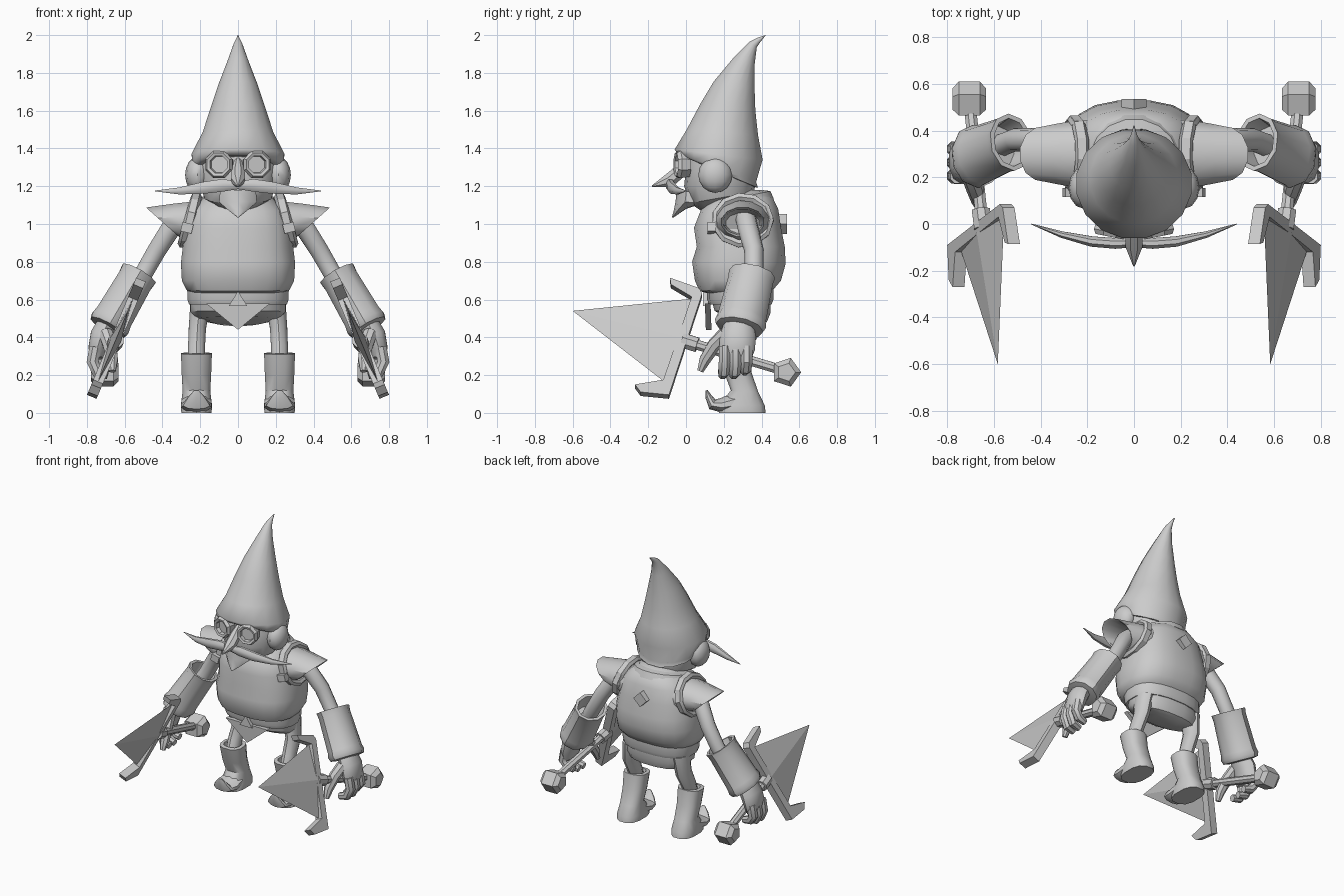
import bpy, bmesh, math
from mathutils import Vector as V, Matrix

cube = bpy.data.objects.get("Cube")
if cube:
    bpy.data.objects.remove(cube, do_unlink=True)

GREY = (0.6, 0.6, 0.6, 1)
mat = bpy.data.materials.new("plain grey")
mat.use_nodes = True
mat.diffuse_color = GREY
mat.node_tree.nodes["Principled BSDF"].inputs["Base Color"].default_value = GREY


def finish(name, bm, mirror=False, angle=40):
    bmesh.ops.recalc_face_normals(bm, faces=bm.faces)
    me = bpy.data.meshes.new(name)
    bm.to_mesh(me)
    bm.free()
    me.materials.append(mat)
    ob = bpy.data.objects.new(name, me)
    bpy.context.collection.objects.link(ob)
    if mirror:
        ob.modifiers.new("mirror", 'MIRROR').use_mirror_merge = False
    bpy.ops.object.select_all(action='DESELECT')
    ob.select_set(True)
    bpy.context.view_layer.objects.active = ob
    bpy.ops.object.shade_smooth_by_angle(angle=math.radians(angle))
    return ob


def loft(name, rings, n=14, power=2, **kw):
    """Skin a row of rings, each a centre and two half-axis vectors."""
    bm = bmesh.new()
    rows = []
    for c, u, v in rings:
        row = []
        for i in range(n):
            a = 2 * math.pi * (i + 0.5) / n
            x, y = (math.copysign(abs(f) ** (2 / power), f) for f in (math.cos(a), math.sin(a)))
            row.append(bm.verts.new(V(c) + V(u) * x + V(v) * y))
        rows.append(row)
    for a, b in zip(rows, rows[1:]):
        for i in range(n):
            j = (i + 1) % n
            bm.faces.new((a[i], a[j], b[j], b[i]))
    bm.faces.new(rows[0])
    bm.faces.new(rows[-1])
    return finish(name, bm, **kw)


def stack(name, rows, cx=0, **kw):
    """Rings given as front y, front z, back y, back z, half width."""
    rings = [((cx, (yf + yb) / 2, (zf + zb) / 2), (rx, 0, 0),
              (0, (yb - yf) / 2, (zb - zf) / 2)) for yf, zf, yb, zb, rx in rows]
    return loft(name, rings, **kw)


def tube(name, pts, radii, ref=(0, 1, 0), axis=None, **kw):
    """Rings along a path; radii are numbers or (sideways, along ref) pairs."""
    pts = [V(p) for p in pts]
    rings = []
    for i, (p, r) in enumerate(zip(pts, radii)):
        t = axis or pts[min(i + 1, len(pts) - 1)] - pts[max(i - 1, 0)]
        u = t.cross(V(ref)).normalized()
        v = u.cross(t).normalized()
        ru, rv = r if isinstance(r, tuple) else (r, r)
        rings.append((p, u * ru, v * rv))
    return loft(name, rings, **kw)


def prism(name, pts, depth, **kw):
    """Flat outline thickened evenly to both sides."""
    bm = bmesh.new()
    d = V(depth) / 2
    a = [bm.verts.new(V(p) - d) for p in pts]
    b = [bm.verts.new(V(p) + d) for p in pts]
    bm.faces.new(a)
    bm.faces.new(b)
    for i in range(len(a)):
        j = (i + 1) % len(a)
        bm.faces.new((a[i], a[j], b[j], b[i]))
    return finish(name, bm, angle=20, **kw)


def box(name, loc, size, rot, **kw):
    bm = bmesh.new()
    bmesh.ops.create_cube(bm, size=1, matrix=Matrix.Translation(loc) @ rot @ Matrix.Diagonal((*size, 1)))
    return finish(name, bm, angle=20, **kw)


# Head, hat and ears
stack("head", [(.08, 1.07, .3, 1.14, .11), (.02, 1.11, .36, 1.17, .18), (-.01, 1.2, .37, 1.22, .205),
               (0, 1.3, .37, 1.3, .215), (.01, 1.4, .37, 1.4, .2)], power=2.3)
stack("hat", [(.0, 1.36, .34, 1.2, .2), (-.035, 1.365, .385, 1.19, .235), (-.05, 1.375, .375, 1.22, .245),
              (-.065, 1.395, .41, 1.34, .25), (0, 1.5, .385, 1.47, .19), (.075, 1.64, .37, 1.6, .145),
              (.145, 1.755, .365, 1.72, .105), (.25, 1.88, .365, 1.85, .055), (.335, 1.965, .375, 1.935, .024),
              (.375, 1.985, .395, 1.965, .012), (.42, 2, .422, 1.998, .002)], n=16, angle=60)
bm = bmesh.new()
bmesh.ops.create_uvsphere(bm, u_segments=12, v_segments=8, radius=1,
                          matrix=Matrix.Translation((.215, .155, 1.26)) @ Matrix.Diagonal((.065, .09, .095, 1)))
finish("ear", bm, mirror=True)

# Face: nose, moustache, goatee and goggles
tube("nose", [(0, .02, 1.34), (0, -.03, 1.28), (0, -.09, 1.23), (0, -.18, 1.2)],
     [.018, .038, .04, .004], ref=(0, 0, 1), n=8)
tube("moustache", [(-.01, -.08, 1.205), (.08, -.083, 1.205), (.18, -.075, 1.192), (.31, -.045, 1.175), (.44, 0, 1.175)],
     [(.02, .02), (.036, .025), (.034, .024), (.02, .015), .002], n=8, mirror=True)
stack("goatee", [(-.05, 1.18, .1, 1.16, .1), (-.055, 1.12, .09, 1.11, .105), (-.065, 1.07, .0, 1.08, .055),
                 (-.075, 1.035, -.065, 1.035, .004)], n=10)
centre, out = V((.095, -.005, 1.315)), V((.2, -1, 0)).normalized()
rim = [(-.02, .07), (.03, .078), (.05, .066), (.045, .05), (.02, .046)]
tube("goggle", [centre + out * f for f, r in rim], [r for f, r in rim],
     ref=(0, 0, 1), axis=out, n=8, mirror=True, angle=25)

# Torso, collar, belt and hips
stack("tunic", [(.16, .62, .42, .62, .22), (.07, .645, .47, .66, .275), (.045, .7, .505, .7, .3),
                (.03, .8, .53, .79, .305), (.055, .88, .525, .88, .295), (.04, .98, .505, .98, .28),
                (.075, 1.07, .49, 1.08, .25), (.13, 1.14, .46, 1.14, .18), (.2, 1.18, .4, 1.18, .1)],
      n=20, power=2.6)
stack("collar", [(.09, 1.07, .47, 1.13, .21), (.1, 1.1, .45, 1.175, .19), (.14, 1.11, .41, 1.18, .16),
                 (.16, 1.08, .39, 1.14, .15)], n=16)
stack("belt", [(.12, .575, .455, .575, .262), (.11, .6, .465, .6, .27), (.11, .665, .465, .665, .272)],
      n=20, power=2.5)
stack("hips", [(.13, .6, .45, .6, .258), (.15, .54, .45, .53, .255), (.2, .51, .43, .48, .22),
               (.26, .5, .39, .46, .12)], n=16, power=2.4)
prism("loincloth", [(-.17, .115, .58), (0, .12, .44), (.17, .115, .58)], (0, .03, 0))
prism("belt_buckle", [(-.05, .11, .565), (.05, .11, .565), (0, .11, .645)], (0, .04, 0))
box("back_clasp", (0, .51, 1.0), (.075, .05, .075), Matrix.Rotation(math.pi / 4, 4, 'Y'))

# Flared sleeves: top x, z, bottom x, z, half depth; last two rows line the inside
sleeve = [(.15, 1.135, .24, .9, .15), (.22, 1.125, .26, .9, .15), (.35, 1.11, .28, .91, .135), (.49, 1.09, .31, .93, .115),
          (.47, 1.08, .31, .94, .105), (.31, 1.06, .27, .95, .09)]
loft("sleeve", [(((a + c) / 2, .3, (b + d) / 2), ((a - c) / 2, 0, (b - d) / 2), (0, r, 0))
                for a, b, c, d, r in sleeve], n=12, mirror=True)

# Shoulder straps run round the armholes
bm = bmesh.new()
ring = []
for i in range(11):
    a = 2 * math.pi * i / 11
    ring.append((.255 - .035 * math.sin(a), .3 + .145 * math.cos(a), 1.02 + .125 * math.sin(a)))
ring += ring[:2]
bm.free()
tube("shoulder_strap", ring, [(.022, .03)] * len(ring), ref=(1, 0, 0), n=6, power=3, mirror=True, angle=25)
box("strap_buckle", (.27, .135, .98), (.06, .04, .05), Matrix.Rotation(-.25, 4, 'Y'), mirror=True)

# Arms and gauntlets
tube("arm", [(.25, .31, 1.06), (.36, .33, .97), (.43, .36, .86), (.51, .36, .72), (.56, .34, .64)],
     [.055, .055, .052, .05, .05], n=10, mirror=True)
wrist_a, wrist_b = V((.525, .35, .735)), V((.685, .285, .46))
cuff = [(.3, .07, .09), (0, .085, .105), (0, .105, .125), (.12, .1, .12), (.85, .108, .13),
        (.95, .115, .138), (1.03, .105, .128), (1.05, .07, .09)]
tube("gauntlet", [wrist_a.lerp(wrist_b, f) for f, a, b in cuff], [(a, b) for f, a, b in cuff],
     axis=wrist_b - wrist_a, n=10, mirror=True)

# Hands: palm, fingers and thumb round the handle
tube("palm", [(.69, .28, .47), (.725, .275, .41), (.745, .27, .34), (.745, .265, .29)],
     [(.06, .08), (.06, .095), (.05, .095), (.035, .08)], n=10, mirror=True)
for i, name in enumerate(("index_finger", "middle_finger", "little_finger")):
    y = .205 + .058 * i
    drop = .02 * (i == 2)
    tube(name, [(.755, y, .35), (.77, y, .27), (.745, y - .005, .215 + drop), (.69, y - .01, .2 + drop)],
         [.034, .034, .032, .024], n=8, mirror=True)
tube("thumb", [(.7, .21, .42), (.68, .15, .36), (.665, .1, .28), (.665, .075, .22)],
     [.04, .038, .032, .018], n=8, mirror=True)

# Legs and curled boots
tube("leg", [(.2, .34, .58), (.215, .335, .45), (.22, .28, .34), (.22, .26, .28)],
     [(.055, .08), (.048, .065), (.047, .055), (.047, .055)], n=10, mirror=True)
stack("boot", [(.17, 0, .425, 0, .082), (.175, .04, .42, .04, .085), (.235, .12, .385, .11, .075),
               (.205, .2, .35, .21, .08), (.175, .31, .335, .32, .084), (.2, .315, .31, .32, .06),
               (.21, .28, .3, .28, .055)], cx=.22, n=12, power=2.6, mirror=True)
tube("boot_toe", [(.22, .28, .06), (.22, .19, .04), (.22, .14, .045), (.22, .12, .085), (.22, .108, .12)],
     [(.08, .055), (.085, .04), (.075, .03), (.045, .018), (.012, .006)], ref=(0, 0, 1), n=10, mirror=True)


# Pick-axe: everything lies in one leaning plane
def lean(y, z):
    return V((.52 + .42 * (.69 - z), y, z))


normal = V((1, 0, .42)).normalized()
bar = [(-.085, .705), (.07, .65), (.085, .62), (-.09, .085), (-.24, .1), (-.27, .14),
       (-.12, .165), (.03, .605), (-.08, .67)]
prism("pick_bar", [lean(*p) for p in bar], normal * .055, mirror=True)

bm = bmesh.new()
apex, top, low, mid = (lean(*p) for p in ((-.6, .54), (.035, .605), (-.115, .165), (-.035, .39)))
a, t, l = (bm.verts.new(p) for p in (apex, top, low))
for side in (-1, 1):
    m = bm.verts.new(mid + normal * side * .03)
    bm.faces.new((a, t, m))
    bm.faces.new((a, m, l))
finish("pick_blade", bm, mirror=True, angle=5)

tube("pick_handle", [(.645, -.02, .385), (.655, .06, .36), (.655, .06, .36), (.705, .53, .22)],
     [.042, .042, .028, .028], ref=(0, 0, 1), axis=V((.055, .53, -.15)), n=8, mirror=True, angle=30)
tube("pick_pommel", [(.705 + d, .53, .215) for d in (-.072, -.045, .045, .072)],
     [.05, .08, .08, .05], ref=(0, 0, 1), n=5, mirror=True, angle=10)
